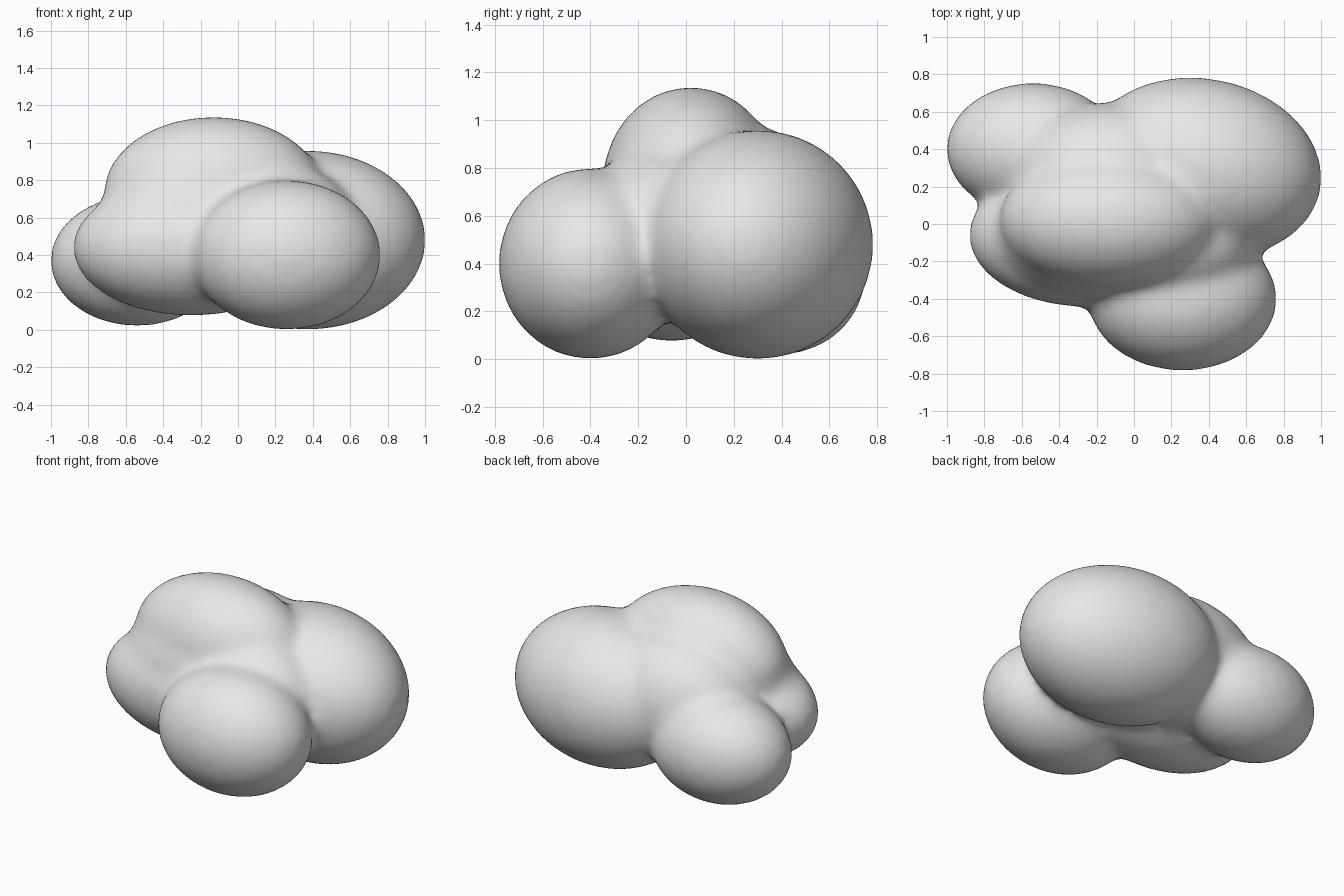
import bpy
from math import radians

cube = bpy.data.objects.get("Cube")
if cube:
    bpy.data.objects.remove(cube, do_unlink=True)

# One pale grey colour for the whole cloud
grey = bpy.data.materials.new("pale_grey")
grey.use_nodes = True
colour = (0.8, 0.8, 0.8, 1)
grey.diffuse_color = colour
grey.node_tree.nodes["Principled BSDF"].inputs["Base Color"].default_value = colour


def puff(name, centre, radii, turn=0):
    """Add one rounded puff as a stretched sphere, turned about z."""
    bpy.ops.mesh.primitive_uv_sphere_add(segments=48, ring_count=32, radius=1, location=centre)
    ob = bpy.context.object
    ob.name = name
    ob.scale = radii
    ob.rotation_euler.z = radians(turn)
    bpy.ops.object.transform_apply(location=True, rotation=True, scale=True)
    return ob


puffs = [
    # Outer puffs
    puff("front_puff", (0.26, -0.40, 0.40), (0.505, 0.385, 0.40)),
    puff("back_left_puff", (0.37, 0.30, 0.48), (0.64, 0.478, 0.48), -11),
    puff("back_right_puff", (-0.54, 0.40, 0.37), (0.465, 0.355, 0.35)),
    puff("middle_puff", (-0.25, -0.06, 0.44), (0.635, 0.385, 0.365)),
    # Inner puffs that fill the valleys
    puff("back_filler", (-0.12, 0.28, 0.55), (0.55, 0.37, 0.42)),
    puff("front_filler", (0.15, -0.10, 0.53), (0.50, 0.33, 0.38)),
    puff("right_filler", (-0.20, -0.03, 0.57), (0.56, 0.37, 0.40)),
    puff("top_puff", (-0.13, 0.02, 0.73), (0.59, 0.37, 0.41)),
]

# Join the puffs into a single skin with softened creases
bpy.ops.object.select_all(action="DESELECT")
for ob in puffs:
    ob.select_set(True)
cloud = puffs[-1]
bpy.context.view_layer.objects.active = cloud
bpy.ops.object.join()
cloud.name = "cloud"
cloud.data.name = "cloud"

remesh = cloud.modifiers.new("single_skin", "REMESH")
remesh.mode = "VOXEL"
remesh.voxel_size = 0.03
remesh.use_smooth_shade = True
soften = cloud.modifiers.new("soft_creases", "SMOOTH")
soften.factor = 0.5
soften.iterations = 16
for modifier in list(cloud.modifiers):
    bpy.ops.object.modifier_apply(modifier=modifier.name)

cloud.data.materials.clear()
cloud.data.materials.append(grey)
bpy.ops.object.shade_smooth()
